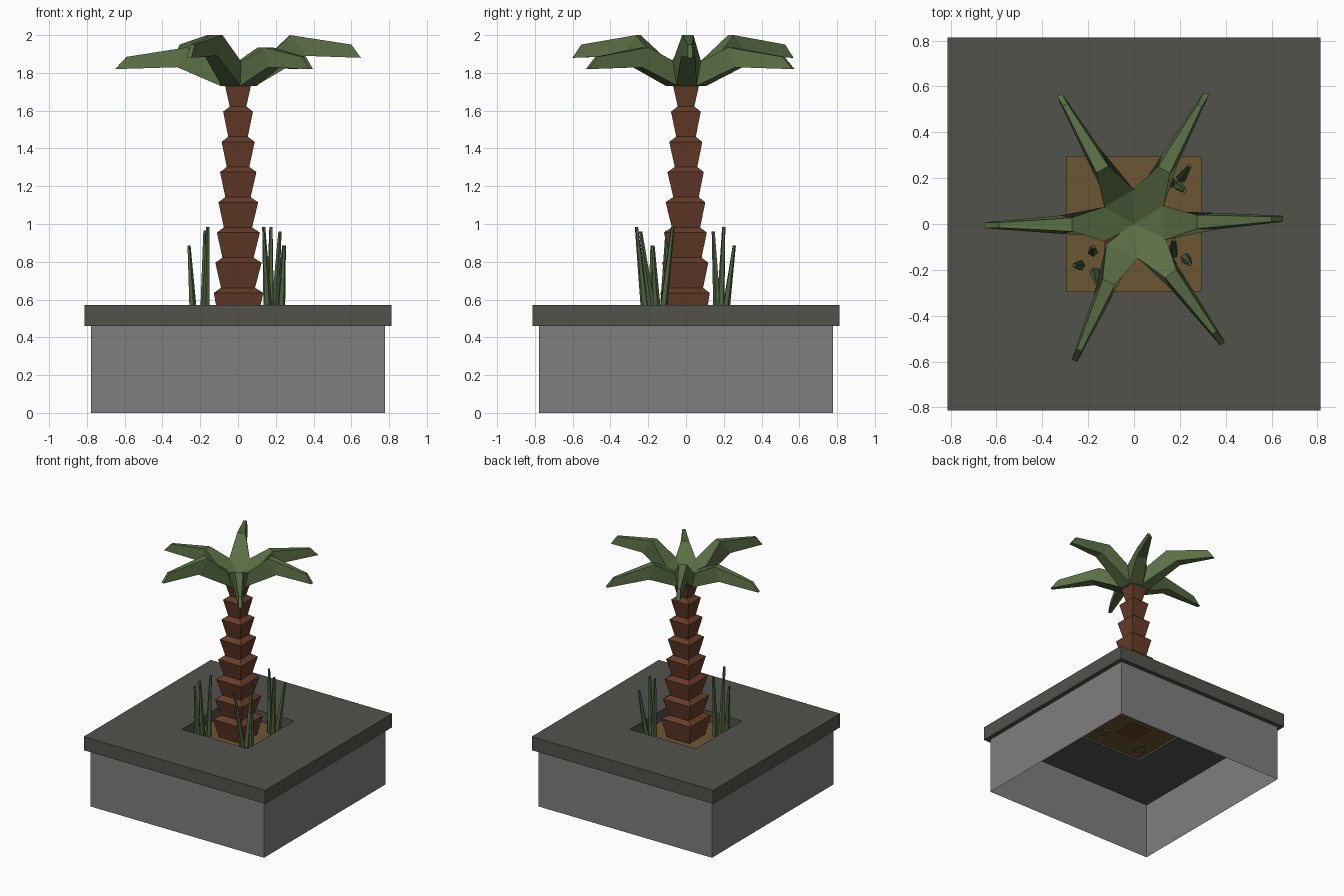
import bpy, bmesh, math
from mathutils import Vector, Matrix

if "Cube" in bpy.data.objects:
    bpy.data.objects.remove(bpy.data.objects["Cube"])


def mat(name, rgb):
    m = bpy.data.materials.new(name)
    m.diffuse_color = (*rgb, 1)
    m.use_nodes = True
    m.node_tree.nodes["Principled BSDF"].inputs["Base Color"].default_value = m.diffuse_color
    return m


STONE = mat("grey stone", (0.21, 0.21, 0.21))
SLATE = mat("dark slate", (0.085, 0.085, 0.073))
SOIL = mat("brown soil", (0.15, 0.092, 0.034))
BARK = mat("red brown bark", (0.135, 0.046, 0.022))
LEAF = mat("palm green", (0.105, 0.16, 0.06))
GRASS = mat("grass green", (0.075, 0.12, 0.05))


def loft(name, rings, material, cap_start=True, cap_end=True, closed=False):
    """Skin a list of equal-length vertex rings into one mesh object."""
    bm = bmesh.new()
    vr = [[bm.verts.new(p) for p in r] for r in rings]
    pairs = list(zip(vr, vr[1:]))
    if closed:
        pairs.append((vr[-1], vr[0]))
    n = len(vr[0])
    for a, b in pairs:
        for i in range(n):
            j = (i + 1) % n
            bm.faces.new((a[i], a[j], b[j], b[i]))
    if not closed:
        if cap_start:
            bm.faces.new(vr[0][::-1])
        if cap_end:
            bm.faces.new(vr[-1])
    bmesh.ops.recalc_face_normals(bm, faces=bm.faces)
    me = bpy.data.meshes.new(name)
    bm.to_mesh(me)
    bm.free()
    me.materials.append(material)
    ob = bpy.data.objects.new(name, me)
    bpy.context.collection.objects.link(ob)
    return ob


def square(h, z, cx=0.0, cy=0.0):
    return [(cx + sx * h, cy + sy * h, z)
            for sx, sy in ((-1, -1), (1, -1), (1, 1), (-1, 1))]


# Planter: open walls, a slab rim with a square hole, and the soil in it
loft("planter_walls", [square(0.777, 0), square(0.777, 0.46)], STONE, False, False)
loft("planter_rim", [square(0.813, 0.46), square(0.813, 0.57),
                     square(0.295, 0.57), square(0.295, 0.46)], SLATE, closed=True)
loft("soil", [square(0.295, 0.475), square(0.295, 0.485)], SOIL)

# Trunk: square stepped segments that flare upward
rings = []
for i in range(8):
    t = i / 7
    rings.append(square(0.098 - 0.054 * t, 0.502 + 0.16 * i if i else 0.47))
    top = 0.635 + 0.16 * i if i < 7 else 1.74
    rings.append(square(0.131 - 0.061 * t, top, 0.003 * (1 - t), -0.005 * (1 - t)))
loft("trunk", rings, BARK)


# Fronds: box sections (r top, z top, half width top, r bottom, z bottom, half width bottom)
def frond(name, angle, mid, tip):
    base = [(0, 1.79, 0.008, 0, 1.73, 0.008), (0.13, 1.86, 0.075, 0.09, 1.73, 0.055)]
    rot = Matrix.Rotation(math.radians(angle), 3, 'Z')
    secs = [[rot @ Vector(p) for p in ((rb, -wb, zb), (rb, wb, zb), (rt, wt, zt), (rt, -wt, zt))]
            for rt, zt, wt, rb, zb, wb in base + [mid, tip]]
    loft(name, secs, LEAF)


for k, a in enumerate((2, 120, 246.5)):
    frond(f"upper_frond_{k}", a, (0.275, 2.0, 0.03, 0.36, 1.89, 0.036),
          (0.60, 1.95, 0.011, 0.65, 1.88, 0.013))
for k, a in enumerate((61, 180.5, 306.5)):
    frond(f"lower_frond_{k}", a, (0.27, 1.935, 0.03, 0.32, 1.83, 0.04),
          (0.59, 1.885, 0.011, 0.65, 1.82, 0.013))

# Grass blades: (base x, base y, tip x, tip y, tip z)
blades = [(-.235, -.18, -.26, -.18, .885), (-.18, -.12, -.175, -.10, .965),
          (-.17, -.21, -.16, -.262, .985),
          (.17, -.13, .175, -.07, .985), (.225, -.15, .245, -.175, .885),
          (.165, -.17, .137, -.24, .96),
          (.19, .17, .222, .145, .96), (.16, .18, .137, .2, .985),
          (.205, .2, .243, .255, .885)]
for k, (bx, by, tx, ty, tz) in enumerate(blades):
    secs = []
    for cx, cy, z, r in ((bx, by, 0.465, 0.024), (tx, ty, tz, 0.009)):
        secs.append([(cx + r * math.cos(k + i * math.tau / 5),
                      cy + r * math.sin(k + i * math.tau / 5), z) for i in range(5)])
    loft(f"grass_blade_{k}", secs, GRASS)
